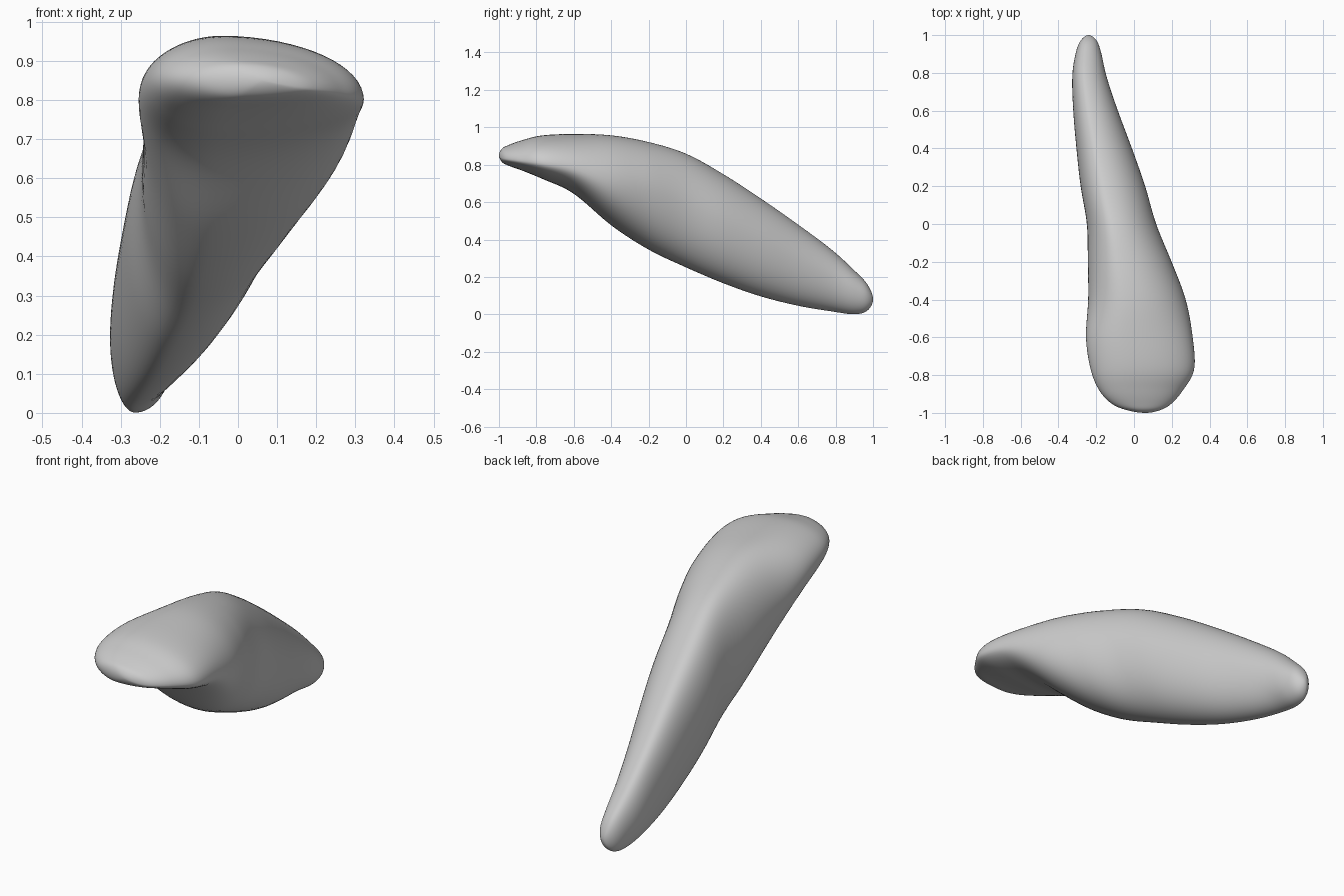
import bpy
import bmesh
import math

cube = bpy.data.objects.get("Cube")
if cube:
    bpy.data.objects.remove(cube, do_unlink=True)

SIDES = 64
STEPS = 8

# Outline stations from the broad front lobe to the narrow rear tip:
# y, left edge x, right edge x, underside z, top z
stations = [
    (-1, .06, .06, .85, .85),
    (-.985, -.04, .14, .815, .885),
    (-.95, -.12, .2, .795, .905),
    (-.88, -.185, .26, .77, .93),
    (-.77, -.23, .32, .725, .957),
    (-.6, -.255, .312, .645, .965),
    (-.4, -.243, .275, .475, .958),
    (-.2, -.245, .2, .345, .922),
    (0, -.25, .118, .25, .86),
    (.2, -.283, .06, .165, .75),
    (.4, -.305, -.01, .095, .62),
    (.6, -.322, -.085, .045, .48),
    (.78, -.327, -.145, .015, .345),
    (.9, -.31, -.172, 0, .235),
    (.97, -.283, -.197, .02, .16),
    (1, -.24, -.24, .08, .08),
]


def mirrored(row):
    """Station past a closed tip, so that the end comes out round."""
    y, left, right, low, high = row
    return (y, right, left, high, low)


def spline(a, b, c, d, t):
    """Smooth curve between b and c."""
    return (2 * b + (c - a) * t + (2 * a - 5 * b + 4 * c - d) * t ** 2
            + (3 * b - a - 3 * c + d) * t ** 3) / 2


def smooth_rows(rows):
    """Fill in extra stations between the given ones."""
    padded = [mirrored(rows[1])] + rows + [mirrored(rows[-2])]
    result = []
    for i in range(len(rows) - 1):
        for step in range(STEPS):
            result.append([spline(*values, step / STEPS)
                           for values in zip(*padded[i:i + 4])])
    return result + [list(rows[-1])]


def section(row):
    """Lopsided oval: four quarter ellipses between the extreme points."""
    y, left, right, low, high = row
    width, height = right - left, high - low
    top_x = left + .38 * width
    bottom_x = left + .34 * width
    left_z = low + .5 * height
    ramp = min(max((y + .9) / .7, 0), 1)
    right_z = low + (.3 + .26 * ramp) * height
    points = []
    for i in range(SIDES):
        angle = math.tau * i / SIDES
        c, s = math.cos(angle), math.sin(angle)
        ridge_x = top_x if s > 0 else bottom_x
        side_z = right_z if c > 0 else left_z
        x = ridge_x + c * (right - ridge_x if c > 0 else ridge_x - left)
        z = side_z + s * (high - side_z if s > 0 else side_z - low)
        points.append((x, y, z))
    return points


# Skin the sections into one closed body
rows = smooth_rows(stations)
bm = bmesh.new()
rings = [[bm.verts.new(p) for p in section(row)] for row in rows[1:-1]]
for ring, following in zip(rings, rings[1:]):
    for i in range(SIDES):
        j = (i + 1) % SIDES
        bm.faces.new((ring[i], ring[j], following[j], following[i]))

# Close both tips with fans
for row, ring in ((rows[0], rings[0]), (rows[-1], rings[-1])):
    tip = bm.verts.new((row[1], row[0], row[3]))
    for i in range(SIDES):
        bm.faces.new((tip, ring[i], ring[(i + 1) % SIDES]))
bmesh.ops.recalc_face_normals(bm, faces=bm.faces)

# Soften the seams between the quarter ellipses
for _ in range(3):
    bmesh.ops.smooth_vert(bm, verts=[v for r in rings[4:-4] for v in r],
                          factor=.5, use_axis_x=True, use_axis_z=True)

mesh = bpy.data.meshes.new("organ_body")
bm.to_mesh(mesh)
bm.free()
body = bpy.data.objects.new("organ_body", mesh)
bpy.context.collection.objects.link(body)

# Plain grey surface
grey = bpy.data.materials.new("light_grey")
grey.use_nodes = True
colour = (.6, .6, .6, 1)
grey.diffuse_color = colour
grey.node_tree.nodes["Principled BSDF"].inputs["Base Color"].default_value = colour
mesh.materials.append(grey)

for face in mesh.polygons:
    face.use_smooth = True
